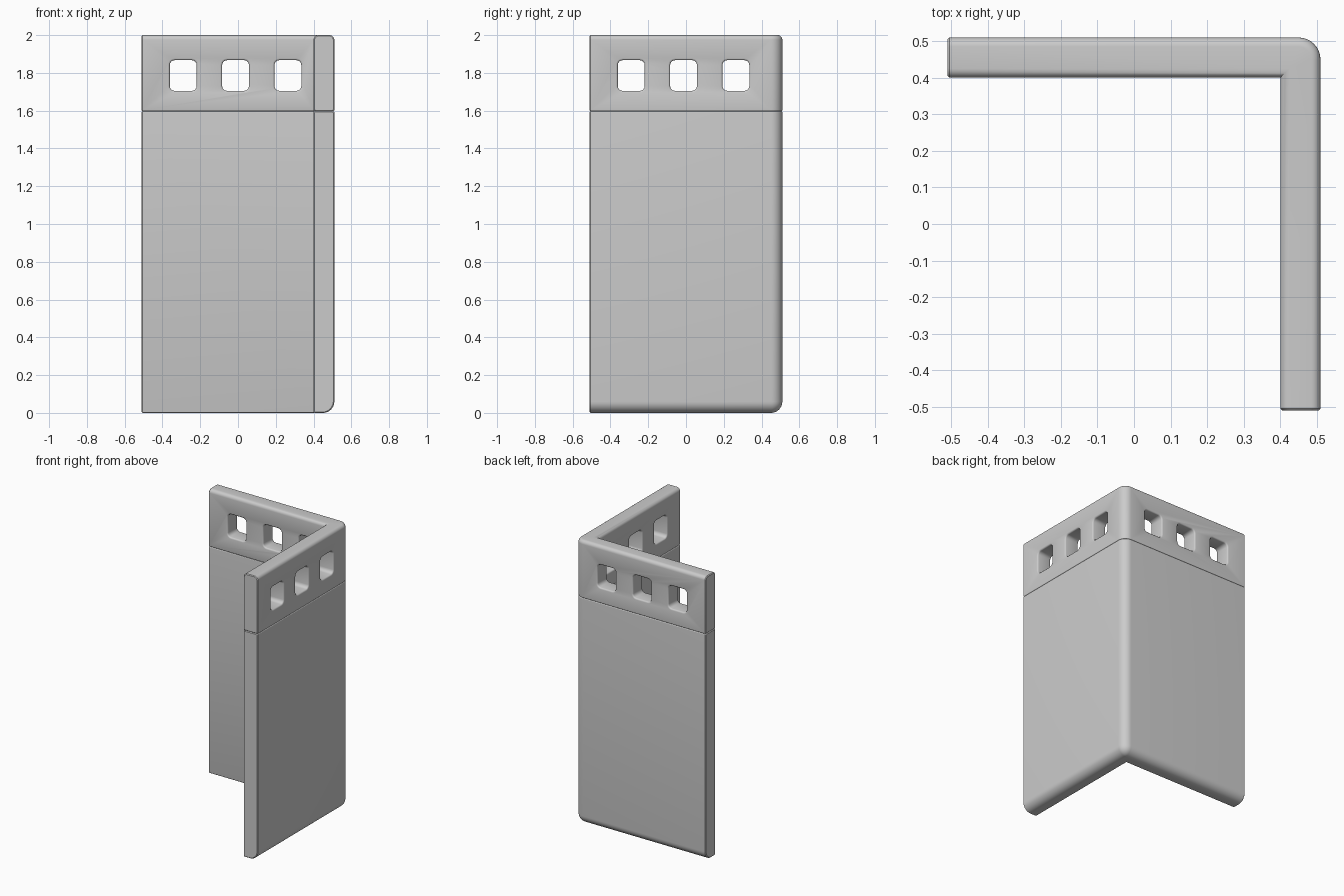
import bpy, bmesh, math

if "Cube" in bpy.data.objects:
    bpy.data.objects.remove(bpy.data.objects["Cube"])

INNER, OUTER, ROUND = 0.40, 0.51, 0.06
PIVOT = OUTER - ROUND


def arc(cu, cv, r, a0, n):
    return [(cu + r * math.cos(math.radians(a0 + 90 * i / n)),
             cv + r * math.sin(math.radians(a0 + 90 * i / n))) for i in range(n + 1)]


def section(z0, z1, radii):
    """Wall cross-section (offset, z); radii: bottom-inner, bottom-outer, top-outer, top-inner."""
    a, b, c, d = radii
    return (arc(INNER + a, z0 + a, a, 180, 3) + arc(OUTER - b, z0 + b, b, 270, 8)
            + arc(OUTER - c, z1 - c, c, 0, 6) + arc(INNER + d, z1 - d, d, 90, 6))


def finish(bm, name):
    bmesh.ops.remove_doubles(bm, verts=bm.verts, dist=1e-5)
    bmesh.ops.recalc_face_normals(bm, faces=bm.faces)
    me = bpy.data.meshes.new(name)
    bm.to_mesh(me)
    bm.free()
    ob = bpy.data.objects.new(name, me)
    bpy.context.collection.objects.link(ob)
    return ob


def loft(bm, rings):
    vs = [[bm.verts.new(p) for p in ring] for ring in rings]
    n = len(vs[0])
    for r0, r1 in zip(vs, vs[1:]):
        for i in range(n):
            j = (i + 1) % n
            bm.faces.new((r0[i], r0[j], r1[j], r1[i]))
    bm.faces.new(vs[0])
    bm.faces.new(vs[-1])


def corner_wall(name, profile):
    """Sweep the cross-section round the L; outer corner rounded, inner corner sharp."""
    steps, eb = 8, 0.005
    mid_u, mid_z = (INNER + OUTER) / 2, (profile[0][1] + max(p[1] for p in profile)) / 2
    half_h = max(p[1] for p in profile) - mid_z

    def shrink(p):
        return (mid_u + (p[0] - mid_u) * (1 - eb / 0.055),
                mid_z + (p[1] - mid_z) * (1 - eb / half_h))
    small = [shrink(p) for p in profile]
    rings = [[(-OUTER, u, z) for u, z in small],
             [(-OUTER + eb, u, z) for u, z in profile]]
    for i in range(steps + 1):
        t = math.radians(90 - 90 * i / steps)
        ring = []
        for u, z in profile:
            r = max(u - PIVOT, 0)
            c = min(u, PIVOT)
            ring.append((c + r * math.cos(t), c + r * math.sin(t), z))
        rings.append(ring)
    rings += [[(u, -OUTER + eb, z) for u, z in profile],
              [(u, -OUTER, z) for u, z in small]]
    bm = bmesh.new()
    loft(bm, rings)
    return finish(bm, name)


# lower wall panel and upper band, meeting in a fine groove
panel = corner_wall("lower_wall", section(0.0, 1.597, (0.005, 0.06, 0.006, 0.006)))
band = corner_wall("upper_band", section(1.597, 2.0, (0.006, 0.006, 0.025, 0.025)))


# window cutters with softened rims, on both arms
def window_ring(cx, grow):
    w, h, r = 0.071 + grow, 0.081 + grow, 0.025 + grow
    pts = []
    for sx, sz, a in ((1, 1, 0), (-1, 1, 90), (-1, -1, 180), (1, -1, 270)):
        pts += arc(cx + sx * (w - r), 1.786 + sz * (h - r), r, a, 4)
    return pts


f = 0.01
levels = [(INNER - 0.01, f)]
fillet = [(f * (1 - math.sin(math.radians(a))), f * (1 - math.cos(math.radians(a))))
          for a in (90, 60, 30, 0)]
levels += [(INNER + d, g) for d, g in fillet]
levels += [(OUTER - d, g) for d, g in reversed(fillet)]
levels += [(OUTER + 0.01, f)]
bm = bmesh.new()
for cx in (-0.29, -0.013, 0.264):
    rings = [[(x, y, z) for x, z in window_ring(cx, g)] for y, g in levels]
    loft(bm, rings)
    loft(bm, [[(y, x, z) for x, y, z in ring] for ring in rings])
cutter = finish(bm, "window_cutter")
cutter.hide_render = True

mod = band.modifiers.new("windows", 'BOOLEAN')
mod.operation = 'DIFFERENCE'
mod.solver = 'EXACT'
mod.object = cutter
bpy.context.view_layer.objects.active = band
bpy.ops.object.modifier_apply(modifier=mod.name)
bpy.data.objects.remove(cutter)

# smooth shading
for ob in (panel, band):
    bpy.ops.object.select_all(action='DESELECT')
    ob.select_set(True)
    bpy.context.view_layer.objects.active = ob
    bpy.ops.object.shade_smooth_by_angle(angle=math.radians(32))
